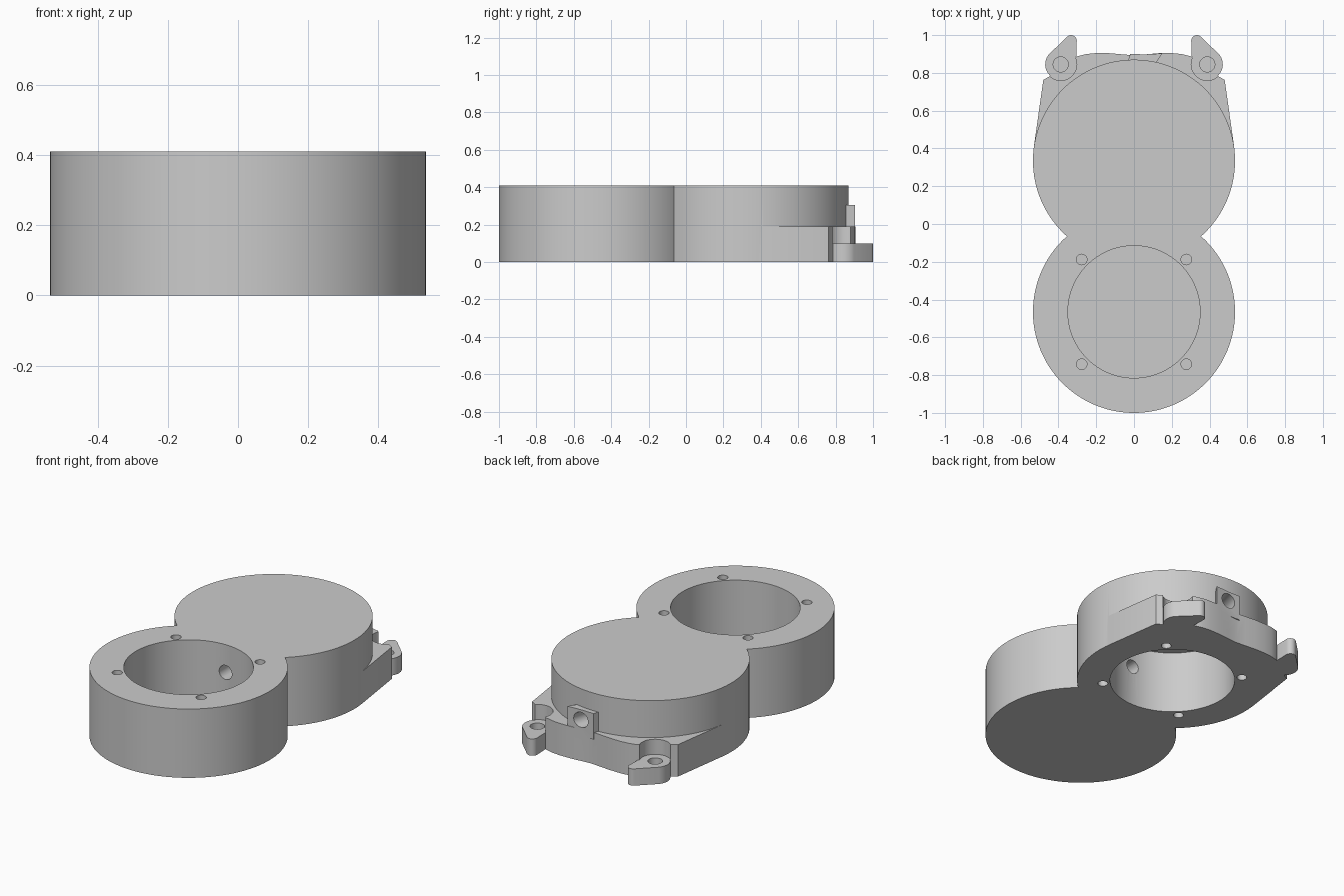
import bpy, bmesh, math
from mathutils import Vector, Matrix

cube = bpy.data.objects.get("Cube")
if cube:
    bpy.data.objects.remove(cube, do_unlink=True)

grey = bpy.data.materials.new("plain grey")
grey.use_nodes = True
colour = (0.6, 0.6, 0.6, 1)
grey.diffuse_color = colour
grey.node_tree.nodes["Principled BSDF"].inputs["Base Color"].default_value = colour

R, H = 0.535, 0.41
FRONT_Y, BACK_Y = -0.465, 0.335
FLOOR = 0.03
PORT_Z = 0.245


def make(name, bm):
    bmesh.ops.recalc_face_normals(bm, faces=bm.faces)
    mesh = bpy.data.meshes.new(name)
    bm.to_mesh(mesh)
    bm.free()
    mesh.materials.append(grey)
    obj = bpy.data.objects.new(name, mesh)
    bpy.context.collection.objects.link(obj)
    return obj


def cylinder(name, x, y, r, z0, z1, sides=96):
    bm = bmesh.new()
    bmesh.ops.create_cone(bm, cap_ends=True, segments=sides, radius1=r, radius2=r,
                          depth=z1 - z0, matrix=Matrix.Translation((x, y, (z0 + z1) / 2)))
    return make(name, bm)


def bore(name, start, end, r):
    a, b = Vector(start), Vector(end)
    turn = (b - a).to_track_quat('Z', 'Y').to_matrix().to_4x4()
    bm = bmesh.new()
    bmesh.ops.create_cone(bm, cap_ends=True, segments=32, radius1=r, radius2=r,
                          depth=(b - a).length, matrix=Matrix.Translation((a + b) / 2) @ turn)
    return make(name, bm)


def prism(name, outline, z0, z1):
    bm = bmesh.new()
    face = bm.faces.new([bm.verts.new((x, y, z0)) for x, y in outline])
    top = bmesh.ops.extrude_face_region(bm, geom=[face])
    verts = [v for v in top["geom"] if isinstance(v, bmesh.types.BMVert)]
    bmesh.ops.translate(bm, verts=verts, vec=(0, 0, z1 - z0))
    return make(name, bm)


def arc(cx, cy, r, a0, a1, n):
    angles = [math.radians(a0 + (a1 - a0) * i / n) for i in range(n + 1)]
    return [(cx + r * math.cos(a), cy + r * math.sin(a)) for a in angles]


def combine(body, other, operation):
    mod = body.modifiers.new(other.name, 'BOOLEAN')
    mod.operation = operation
    mod.solver = 'EXACT'
    mod.object = other
    bpy.context.view_layer.objects.active = body
    bpy.ops.object.modifier_apply(modifier=mod.name)
    bpy.data.objects.remove(other, do_unlink=True)


# Two joined drums
body = cylinder("double_drum_housing", 0, FRONT_Y, R, 0, H, 128)
combine(body, cylinder("back_drum", 0, BACK_Y, R, 0, H, 128), 'UNION')

# Low rear plate with a shallow dip in its back edge
half = [(0.515, 0.335), (0.53, 0.41), (0.48, 0.763), (0.45, 0.78), (0.3, 0.888),
        (0.25, 0.9), (0.2, 0.905), (0.13, 0.904), (0.06, 0.898)]
outline = half + [(0, 0.893)] + [(-x, y) for x, y in reversed(half)]
combine(body, prism("rear_plate", outline, 0, 0.19), 'UNION')

# Port block above the plate
block = [(-0.06, 0.78), (-0.02, 0.9), (0.06, 0.898), (0.15, 0.903), (0.07, 0.78)]
combine(body, prism("port_block", block, 0.15, 0.305), 'UNION')

# Hooked lugs in round recesses at the rear corners
lug = arc(0.388, 0.845, 0.082, 170, 400, 32) + arc(0.333, 0.97, 0.03, 45, 180, 10) + [(0.305, 0.9)]
for side in (1, -1):
    combine(body, cylinder("recess", side * 0.388, 0.845, 0.085, 0.1, 0.189 + 0.011, 48), 'DIFFERENCE')
    combine(body, prism("lug", [(side * x, y) for x, y in lug], 0, 0.1), 'UNION')
    combine(body, cylinder("lug_hole", side * 0.388, 0.845, 0.04, 0.03, 0.2, 32), 'DIFFERENCE')

# Front pocket opens upwards, back pocket opens downwards
combine(body, cylinder("front_pocket", 0, FRONT_Y, 0.35, FLOOR, H + 0.1), 'DIFFERENCE')
combine(body, cylinder("back_pocket", 0, BACK_Y, 0.35, -0.1, H - FLOOR), 'DIFFERENCE')

# Four screw holes around each pocket
for y, z0, z1 in ((FRONT_Y, 0.2, H + 0.1), (BACK_Y, -0.1, 0.2)):
    for sx in (1, -1):
        for sy in (1, -1):
            hole = cylinder("screw_hole", sx * 0.277, y + sy * 0.277, 0.028, z0, z1, 24)
            combine(body, hole, 'DIFFERENCE')

# Passage between the pockets and the angled rear port
combine(body, bore("passage", (0, -0.3, PORT_Z), (0, 0.15, PORT_Z), 0.042), 'DIFFERENCE')
combine(body, bore("rear_port", (-0.02, 0.6, PORT_Z), (0.085, 0.98, PORT_Z), 0.045), 'DIFFERENCE')

bpy.ops.object.select_all(action='DESELECT')
body.select_set(True)
bpy.context.view_layer.objects.active = body
bpy.ops.object.shade_smooth_by_angle(angle=math.radians(25))
